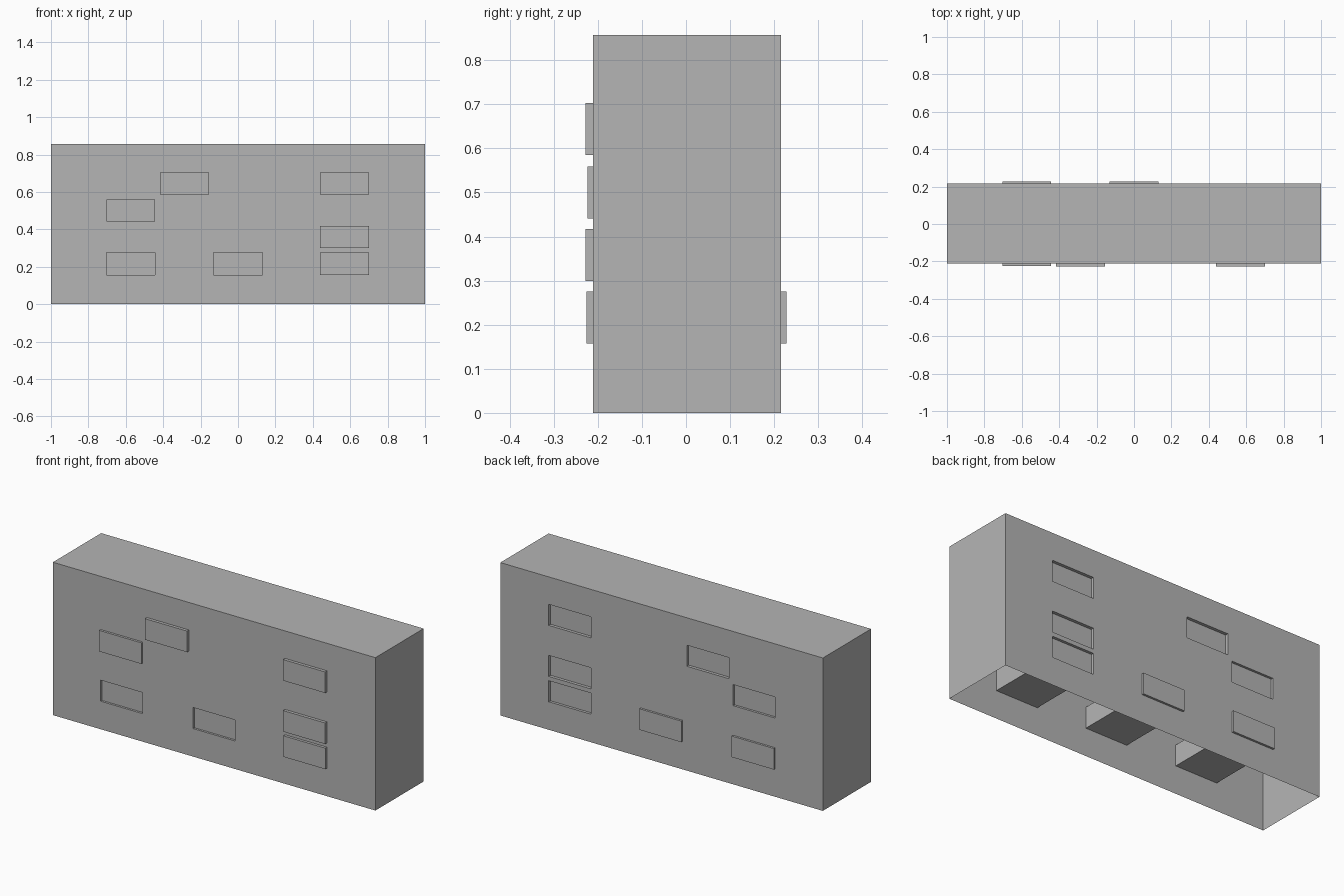
import bpy
import bmesh
from mathutils import Vector

if "Cube" in bpy.data.objects:
    bpy.data.objects.remove(bpy.data.objects["Cube"], do_unlink=True)

GREY = (0.46, 0.46, 0.46, 1.0)
grey = bpy.data.materials.new("plain_grey")
grey.use_nodes = True
grey.diffuse_color = GREY
grey.node_tree.nodes["Principled BSDF"].inputs["Base Color"].default_value = GREY

FRONT, BACK, HEIGHT = -0.211, 0.216, 0.857
WIN_W, WIN_H, SHIFT = 0.261, 0.118, 0.017

# name: left edge, bottom edge, y offset (negative slides towards the front)
windows = {
    "lower_right_window": (-0.704, 0.157, 0.012),
    "middle_right_window": (-0.704, 0.441, -0.013),
    "upper_right_window": (-0.417, 0.585, -SHIFT),
    "lower_centre_window": (-0.131, 0.157, 0.012),
    "lower_left_window": (0.439, 0.157, -0.015),
    "middle_left_window": (0.439, 0.299, -SHIFT),
    "upper_left_window": (0.439, 0.585, -SHIFT),
}


def finish(name, bm):
    mesh = bpy.data.meshes.new(name)
    bm.to_mesh(mesh)
    bm.free()
    mesh.materials.append(grey)
    bpy.context.collection.objects.link(bpy.data.objects.new(name, mesh))


def box(lo, hi):
    bm = bmesh.new()
    bmesh.ops.create_cube(bm, size=1)
    lo, hi = Vector(lo), Vector(hi)
    for v in bm.verts:
        v.co = (lo + hi) / 2 + v.co * (hi - lo)
    return bm


# Hollow shell: open underneath, pierced front and back for each window
shell = box((-1, FRONT, 0), (1, BACK, HEIGHT))
under = [f for f in shell.faces if f.normal.z < -0.9]
bmesh.ops.delete(shell, geom=under, context='FACES')
xs = {x + d for x, z, s in windows.values() for d in (0, WIN_W)}
zs = {z + d for x, z, s in windows.values() for d in (0, WIN_H)}
cuts = [((x, 0, 0), (1, 0, 0)) for x in xs] + [((0, 0, z), (0, 0, 1)) for z in zs]
for point, normal in cuts:
    bmesh.ops.bisect_plane(shell, geom=shell.verts[:] + shell.edges[:] + shell.faces[:],
                           dist=1e-5, plane_co=point, plane_no=normal)


def in_window(face):
    c = face.calc_center_median()
    return abs(face.normal.y) > 0.9 and any(
        x < c.x < x + WIN_W and z < c.z < z + WIN_H for x, z, s in windows.values())


shell.normal_update()
bmesh.ops.delete(shell, geom=[f for f in shell.faces if in_window(f)], context='FACES')
bmesh.ops.dissolve_limit(shell, angle_limit=0.01, verts=shell.verts[:], edges=shell.edges[:])
finish("open_shell", shell)

# Window blocks run right through: proud on one side, recessed on the other
for name, (x, z, shift) in windows.items():
    block = box((x, FRONT + shift, z), (x + WIN_W, BACK + shift, z + WIN_H))
    block.normal_update()
    side = -1 if shift > 0 else 1
    end = next(f for f in block.faces if f.normal.y * side > 0.9)
    reveal = bmesh.ops.extrude_edge_only(block, edges=end.edges[:])["geom"]
    rim = [g for g in reveal if isinstance(g, bmesh.types.BMVert)]
    bmesh.ops.translate(block, verts=rim, vec=(0, -shift, 0))
    # Reveal faces look into the opening
    centre = Vector((x + WIN_W / 2, 0, z + WIN_H / 2))
    for f in [g for g in reveal if isinstance(g, bmesh.types.BMFace)]:
        f.normal_update()
        outward = f.calc_center_median() - centre
        outward.y = 0
        if f.normal.dot(outward) > 0:
            f.normal_flip()
    finish(name, block)
